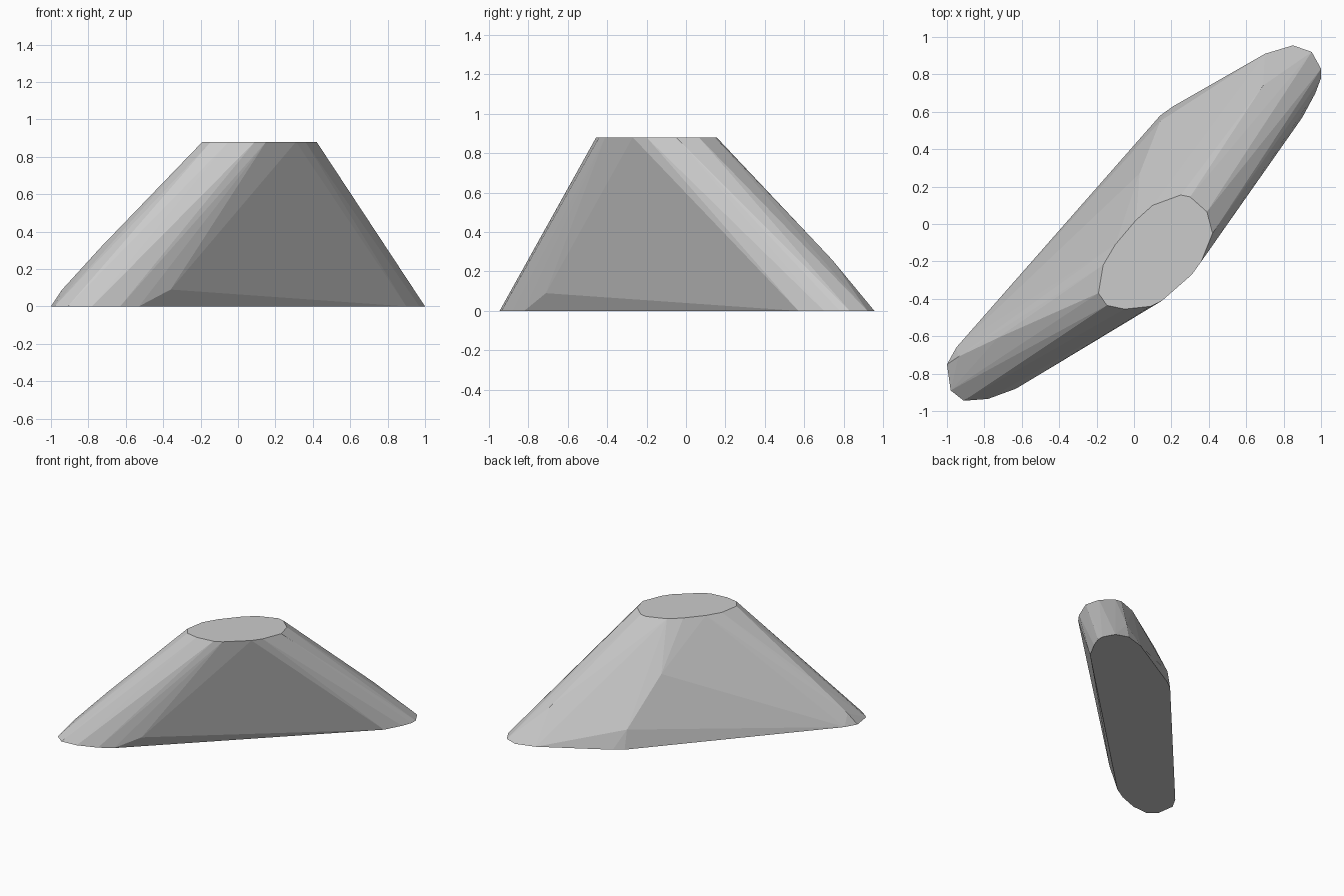
import bpy
import bmesh
import math

if "Cube" in bpy.data.objects:
    bpy.data.objects.remove(bpy.data.objects["Cube"])

HEIGHT = 0.88

# Long rounded footprint on the ground
base = [(-1, -0.75), (-0.95, -0.66), (0.14, 0.58), (0.21, 0.63), (0.70, 0.91),
        (0.85, 0.955), (0.95, 0.92), (1, 0.83), (1, 0.78), (0.97, 0.70),
        (0.90, 0.57), (-0.53, -0.82), (-0.63, -0.88), (-0.78, -0.935),
        (-0.91, -0.945), (-0.98, -0.89)]

# Smaller offset oval at the top
cap = [(-0.19, -0.37), (-0.165, -0.22), (-0.10, -0.11), (0.01, 0.02),
       (0.10, 0.10), (0.25, 0.155), (0.30, 0.145), (0.39, 0.065),
       (0.42, -0.05), (0.36, -0.20), (0.31, -0.27), (0.15, -0.41),
       (0.09, -0.44), (-0.05, -0.455), (-0.145, -0.435)]

# Bulges along the sloping sides
bulges = [(0.03, 0.27, 0.52), (0.14, 0.55, 0.15), (-0.36, -0.71, 0.09),
          (-0.94, -0.71, 0.09), (-0.73, -0.61, 0.32), (0.69, 0.74, 0.26)]


def hull_object(name, points):
    """Wrap a faceted convex skin around the points."""
    bm = bmesh.new()
    for p in points:
        bm.verts.new(p)
    bmesh.ops.convex_hull(bm, input=bm.verts)
    loose = [v for v in bm.verts if not v.link_faces]
    bmesh.ops.delete(bm, geom=loose, context='VERTS')
    bmesh.ops.dissolve_limit(bm, angle_limit=math.radians(0.5),
                             verts=bm.verts, edges=bm.edges)
    bmesh.ops.recalc_face_normals(bm, faces=bm.faces)
    mesh = bpy.data.meshes.new(name)
    bm.to_mesh(mesh)
    bm.free()
    obj = bpy.data.objects.new(name, mesh)
    bpy.context.collection.objects.link(obj)
    return obj


# Leaning faceted stone
hull_object("leaning_stone",
            [(x, y, 0) for x, y in base] + [(x, y, HEIGHT) for x, y in cap] + bulges)
